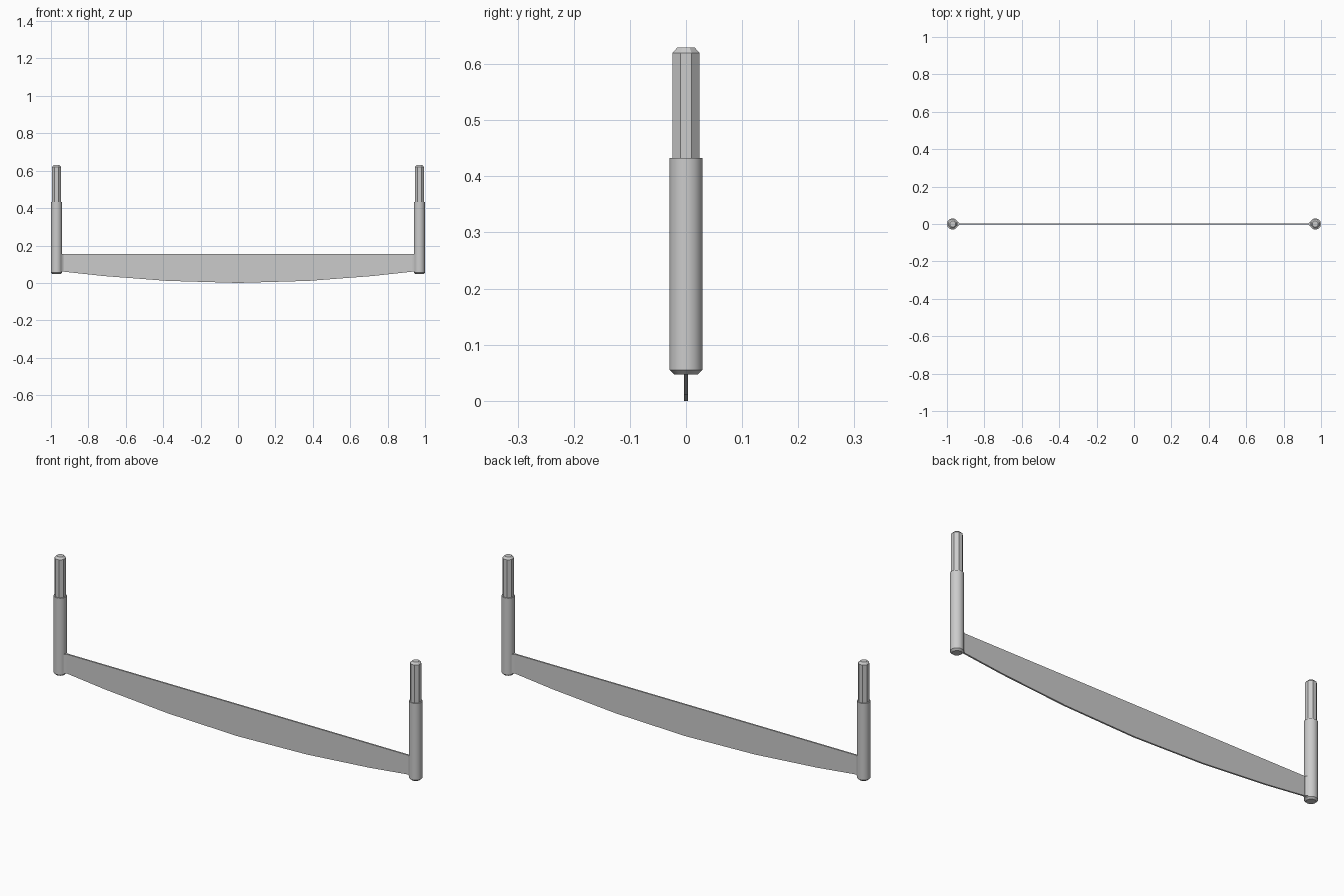
import bpy, bmesh, math

if "Cube" in bpy.data.objects:
    bpy.data.objects.remove(bpy.data.objects["Cube"])


def finish(name, bm, smooth=False):
    bmesh.ops.recalc_face_normals(bm, faces=bm.faces)
    mesh = bpy.data.meshes.new(name)
    bm.to_mesh(mesh)
    bm.free()
    ob = bpy.data.objects.new(name, mesh)
    bpy.context.collection.objects.link(ob)
    if smooth:
        bpy.ops.object.select_all(action='DESELECT')
        bpy.context.view_layer.objects.active = ob
        ob.select_set(True)
        bpy.ops.object.shade_smooth_by_angle(angle=math.radians(30))
    return ob


def lathe(name, x, profile, sides, smooth=False):
    """Closed turned part; profile is (distance to flat, z) from bottom to top."""
    bm = bmesh.new()
    rings = []
    for r, z in profile:
        rad = r / math.cos(math.pi / sides)
        rings.append([bm.verts.new((x + rad * math.cos(a), rad * math.sin(a), z))
                      for a in ((i + 0.5) * math.tau / sides for i in range(sides))])
    for lo, hi in zip(rings, rings[1:]):
        for i in range(sides):
            j = (i + 1) % sides
            bm.faces.new((lo[i], lo[j], hi[j], hi[i]))
    bm.faces.new(rings[0])
    bm.faces.new(rings[-1])
    return finish(name, bm, smooth)


def prism(name, points, direction):
    """Extrude a flat outline along a vector."""
    bm = bmesh.new()
    face = bm.faces.new([bm.verts.new(p) for p in points])
    ext = bmesh.ops.extrude_face_region(bm, geom=[face])
    verts = [g for g in ext['geom'] if isinstance(g, bmesh.types.BMVert)]
    bmesh.ops.translate(bm, verts=verts, vec=direction)
    return finish(name, bm)


# Thin saw blade with straight back and bowed cutting edge
half = 0.004
outline = [(-0.94, 0.155), (-0.94, 0.061), (-0.72, 0.037), (-0.38, 0.011), (0, 0),
           (0.38, 0.011), (0.72, 0.037), (0.94, 0.061), (0.94, 0.155)]
prism("saw_blade", [(x, -half, z) for x, z in outline], (0, 2 * half, 0))

for side, s in (("left", -1), ("right", 1)):
    # Round sleeve with chamfered bottom
    lathe(f"{side}_handle_sleeve", s * 0.97,
          [(0.021, 0.047), (0.0295, 0.055), (0.0295, 0.433)], 16, True)
    # Eight-sided grip with chamfered top
    lathe(f"{side}_handle_grip", s * 0.97,
          [(0.024, 0.42), (0.024, 0.62), (0.015, 0.63)], 8)
    # Tapered socket joining handle and blade
    prism(f"{side}_blade_socket",
          [(s * 0.955, -0.02, 0.06), (s * 0.932, -0.005, 0.06),
           (s * 0.932, 0.005, 0.06), (s * 0.955, 0.02, 0.06)], (0, 0, 0.095))
